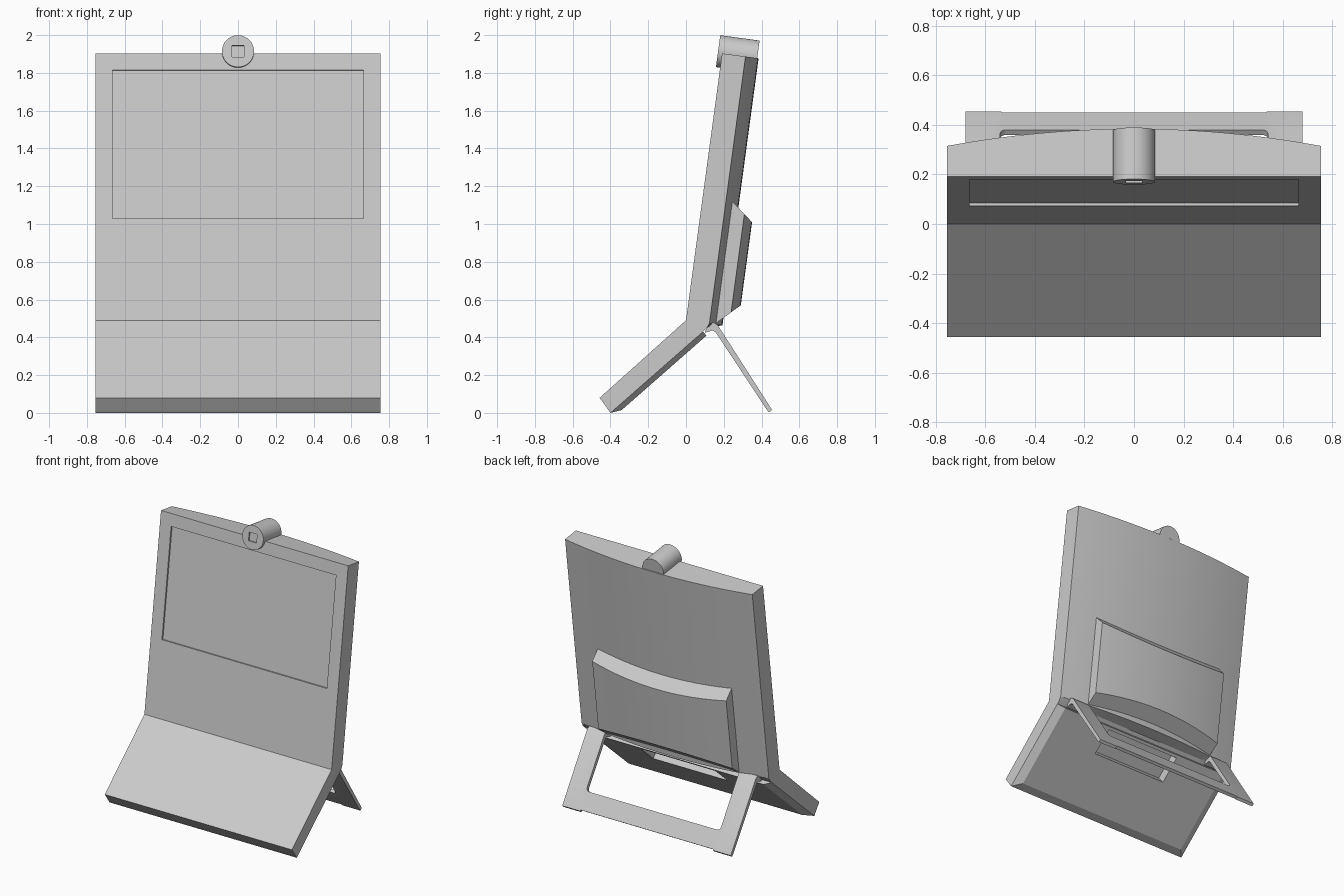
import bpy, bmesh, math
from mathutils import Vector, Matrix

cube = bpy.data.objects.get("Cube")
if cube:
    bpy.data.objects.remove(cube, do_unlink=True)

grey = bpy.data.materials.new("plain_grey")
grey.use_nodes = True
colour = (0.6, 0.6, 0.6, 1)
grey.diffuse_color = colour
grey.node_tree.nodes["Principled BSDF"].inputs["Base Color"].default_value = colour

# Axes of the leaning panel: up along it, and back through it
UP = Vector((0.134, 0.991)).normalized()
BACK = Vector((UP.y, -UP.x))
CREASE = Vector((0, 0.49))
HALF = 0.755


def panel(s, d):
    """Point in the y-z plane, s up the panel and d behind its front."""
    return CREASE + UP * s + BACK * d


def loft(name, profile, half, steps=1):
    """Solid swept along x; profile(x) gives its y-z outline."""
    bm = bmesh.new()
    rings = []
    for i in range(steps + 1):
        x = half * (2 * i / steps - 1)
        rings.append([bm.verts.new((x, p[0], p[1])) for p in profile(x)])
    n = len(rings[0])
    for a, b in zip(rings, rings[1:]):
        for k in range(n):
            bm.faces.new((a[k], a[(k + 1) % n], b[(k + 1) % n], b[k]))
    bm.faces.new(rings[0])
    bm.faces.new(rings[-1])
    bmesh.ops.dissolve_limit(bm, angle_limit=0.002, verts=bm.verts, edges=bm.edges)
    bmesh.ops.recalc_face_normals(bm, faces=bm.faces)
    return finish(name, bm)


def finish(name, bm):
    mesh = bpy.data.meshes.new(name)
    bm.to_mesh(mesh)
    bm.free()
    mesh.materials.append(grey)
    obj = bpy.data.objects.new(name, mesh)
    bpy.context.collection.objects.link(obj)
    return obj


def cut(obj, cutter):
    mod = obj.modifiers.new("cut", "BOOLEAN")
    mod.operation = "DIFFERENCE"
    mod.solver = "EXACT"
    mod.object = cutter
    cutter.hide_render = True
    cutter.hide_set(True)


def panel_box(name, s0, s1, d0, d1, half):
    return loft(name, lambda x: [panel(s0, d0), panel(s1, d0),
                                 panel(s1, d1), panel(s0, d1)], half)


# Body: leaning panel with bowed back, and sloping base
def body_profile(x):
    depth = 0.125 + 0.07 * (1 - (x / HALF) ** 2)
    return [CREASE, panel(1.426, 0), panel(1.426, depth), panel(0, depth),
            (0.11, 0.45), (0.09, 0.43), (-0.40, 0.0), (-0.457, 0.08)]


body = loft("body", body_profile, HALF, 28)

# Bevelled underside of the base
low, high = Vector((-0.40, 0.0)), Vector((0.09, 0.43))
along = (high - low).normalized()
down = Vector((along.y, -along.x))
length = (high - low).length
bm = bmesh.new()
rings = []
for inset, drop in ((0, -0.01), (0, 0), (0.055, 0.028)):
    ring = []
    for side, u in ((-1, inset), (1, inset), (1, length), (-1, length)):
        p = low + along * u + down * drop
        ring.append(bm.verts.new((side * (HALF - inset), p.x, p.y)))
    rings.append(ring)
for a, b in zip(rings, rings[1:]):
    for k in range(4):
        bm.faces.new((a[k], a[(k + 1) % 4], b[(k + 1) % 4], b[k]))
bm.faces.new(rings[0])
bm.faces.new(rings[-1])
bmesh.ops.recalc_face_normals(bm, faces=bm.faces)
underside = finish("base_underside", bm)

# Screen recess, and cable pocket under the base
cut(body, panel_box("screen_cutter", 0.545, 1.337, -0.05, 0.012, 0.665))


def pocket_profile(x):
    return [low + along * u + down * v for u, v in
            ((0.44, -0.04), (0.63, -0.04), (0.63, 0.1), (0.44, 0.1))]


pocket = loft("pocket_cutter", pocket_profile, 0.3)
cut(body, pocket)
cut(underside, pocket)


# Rear housing with bowed back and sloped top and bottom
def housing_profile(x):
    d = 0.277 - 0.046 * (x / 0.54) ** 2
    top = lambda v: 0.657 - 0.8 * (v - 0.158)
    bottom = lambda v: 0.118 - 0.95 * (0.277 - v)
    return [panel(bottom(0.145), 0.145), panel(top(0.145), 0.145),
            panel(top(d), d), panel(bottom(d), d)]


housing = loft("rear_housing", housing_profile, 0.54, 24)

# Camera barrel across the top edge, with a small square lens recess
bm = bmesh.new()
bmesh.ops.create_cone(bm, cap_ends=True, segments=48, radius1=0.085,
                      radius2=0.085, depth=0.21)
axis = Vector((0, BACK.x, BACK.y))
centre = Vector((0, 0.17, 1.915)) + axis * 0.105
bm.transform(Matrix.Translation(centre) @ axis.to_track_quat("Z", "Y").to_matrix().to_4x4())
camera = finish("camera_barrel", bm)
cut(camera, panel_box("lens_cutter", 1.405, 1.465, -0.1, -0.012, 0.032))

# Fold-out stand: bent plate with a rounded opening
stand_points = [(0.10, 0.425), (0.11, 0.455), (0.125, 0.475), (0.145, 0.48),
                (0.168, 0.465), (0.455, 0.017), (0.44, 0.003), (0.427, 0.018),
                (0.155, 0.43), (0.14, 0.436), (0.12, 0.43)]
stand = loft("stand", lambda x: stand_points, 0.68)
rise = Vector((-0.537, 0.843))
across = Vector((0.843, 0.537))


def stand_box(name, start, end, half):
    base = Vector((0.37, 0.127))
    corners = ((start, -0.2), (start, 0.2), (end, 0.2), (end, -0.2))
    return loft(name, lambda x: [base + rise * r + across * a for r, a in corners], half)


opening = stand_box("opening_cutter", 0, 0.7, 0.54)
bevel = opening.modifiers.new("round", "BEVEL")
bevel.width = 0.025
bevel.segments = 5
cut(stand, opening)
# Trim between the two feet
cut(stand, stand_box("foot_cutter", -0.25, -0.131, 0.535))

# Smooth the curved surfaces, keep edges sharp
bpy.ops.object.select_all(action="DESELECT")
for obj in (body, underside, housing, camera, stand):
    obj.select_set(True)
bpy.context.view_layer.objects.active = body
bpy.ops.object.shade_smooth_by_angle(angle=math.radians(25))
